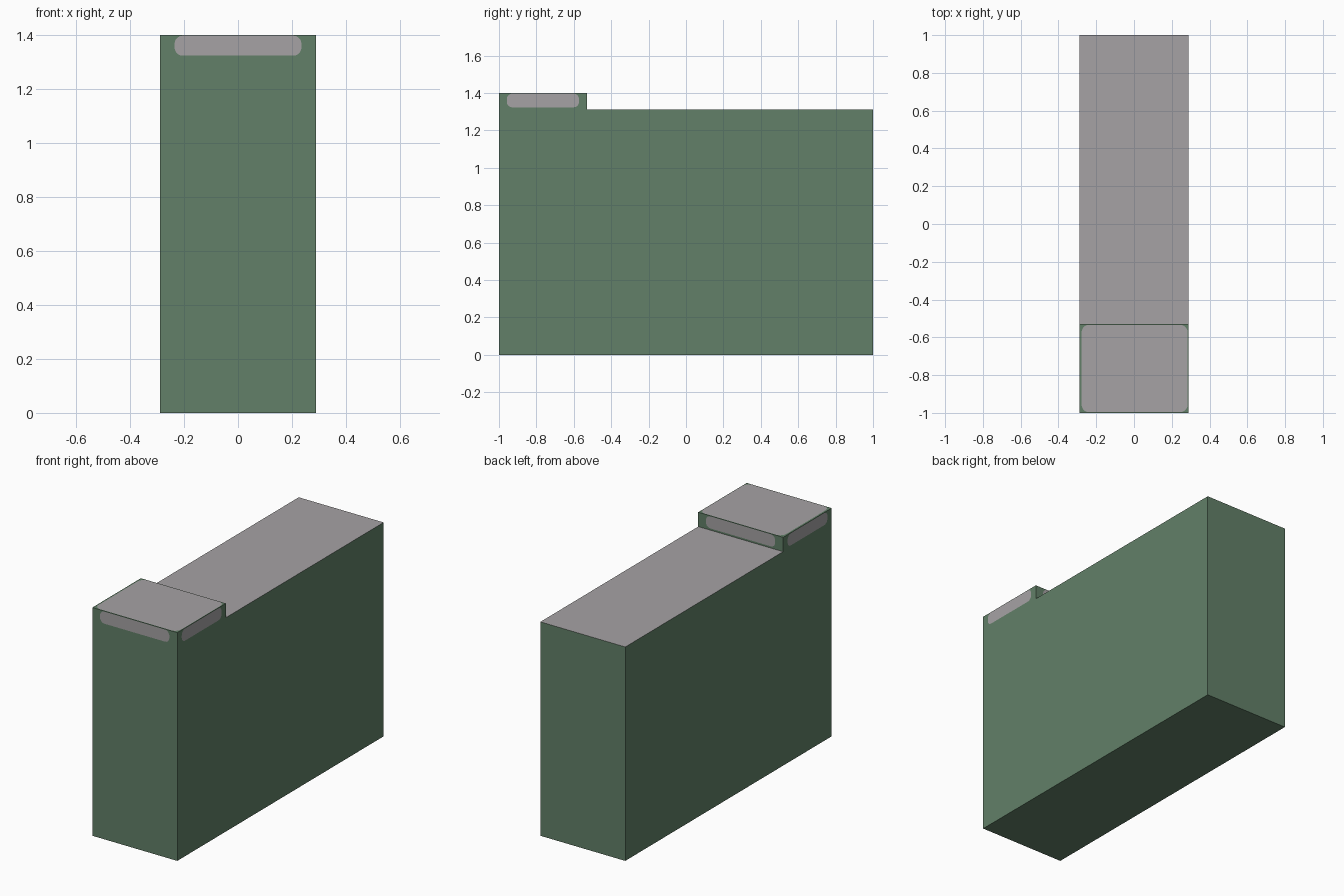
import bpy, bmesh, math
from mathutils import Vector

if "Cube" in bpy.data.objects:
    bpy.data.objects.remove(bpy.data.objects["Cube"])

W, STEP, LOW, TOP = 0.288, -0.53, 1.312, 1.40
OFF = 0.001


def material(name, rgb):
    m = bpy.data.materials.new(name)
    m.diffuse_color = (*rgb, 1)
    m.use_nodes = True
    m.node_tree.nodes["Principled BSDF"].inputs["Base Color"].default_value = m.diffuse_color
    return m


green = material("muted_green", (0.122, 0.216, 0.138))
grey = material("warm_grey", (0.381, 0.364, 0.374))


def add_object(name, bm, mats):
    me = bpy.data.meshes.new(name)
    bm.to_mesh(me)
    bm.free()
    for m in mats:
        me.materials.append(m)
    ob = bpy.data.objects.new(name, me)
    bpy.context.collection.objects.link(ob)
    return ob


# Body: stepped side profile extruded across the width
bm = bmesh.new()
profile = [(-1, 0), (1, 0), (1, LOW), (STEP, LOW), (STEP, TOP), (-1, TOP)]
face = bm.faces.new([bm.verts.new((-W, y, z)) for y, z in profile])
ext = bmesh.ops.extrude_face_region(bm, geom=[face])
verts = [g for g in ext["geom"] if isinstance(g, bmesh.types.BMVert)]
bmesh.ops.translate(bm, vec=(2 * W, 0, 0), verts=verts)
bmesh.ops.recalc_face_normals(bm, faces=bm.faces)
for f in bm.faces:  # grey on the lower top surface only
    if f.normal.z > 0.9 and f.calc_center_median().z < TOP - 0.01:
        f.material_index = 1
add_object("stepped_body", bm, [green, grey])


# Painted panels: rounded rectangles laid just over the surfaces
def panel(name, centre, u, v, normal, half_u, half_v, r):
    c, u, v, n = Vector(centre), Vector(u), Vector(v), Vector(normal)
    bm = bmesh.new()
    vs = []
    for q, (sx, sy) in enumerate([(1, 1), (-1, 1), (-1, -1), (1, -1)]):
        for k in range(6):
            a = math.pi / 2 * (q + k / 5)
            p = sx * (half_u - r) + r * math.cos(a)
            s = sy * (half_v - r) + r * math.sin(a)
            vs.append(bm.verts.new(c + u * p + v * s + n * OFF))
    f = bm.faces.new(vs)
    f.normal_update()
    if f.normal.dot(n) < 0:
        f.normal_flip()
    add_object(name, bm, [grey])


X, Y, Z = (1, 0, 0), (0, 1, 0), (0, 0, 1)
mid_y, mid_z = (-1 + STEP) / 2, 1.36
panel("front_panel", (0, -1, mid_z), X, Z, (0, -1, 0), 0.235, 0.037, 0.03)
panel("step_panel", (0, STEP, mid_z), X, Z, Y, 0.235, 0.037, 0.03)
for side, name in ((1, "right_panel"), (-1, "left_panel")):
    panel(name, (side * W, mid_y, mid_z), Y, Z, (side, 0, 0), 0.193, 0.037, 0.03)
panel("raised_top_panel", (0.003, mid_y, TOP), X, Y, Z, 0.281, 0.231, 0.04)
